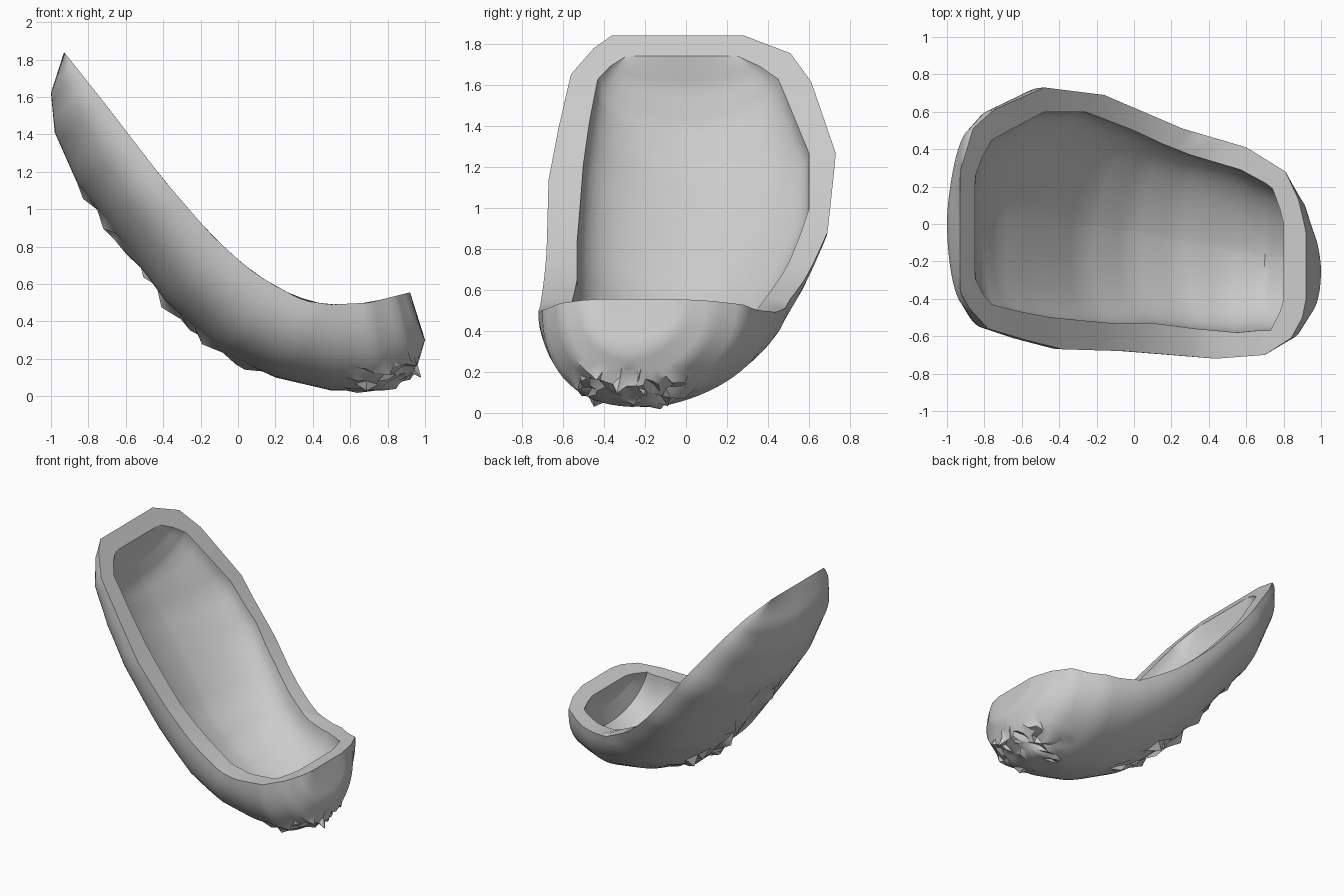
import bpy
import bmesh
import math
import random
from mathutils import Vector

old = bpy.data.objects.get("Cube")
if old:
    bpy.data.objects.remove(old, do_unlink=True)

random.seed(4)
ACROSS = 36   # segments from one rim side, under the hull, to the other
STEPS = 4     # subdivisions between neighbouring stations

# Height of the rim along x
RIM_HEIGHT = [(-.93, 1.84), (-.7, 1.55), (-.4, 1.16), (-.15, .87), (0, .73), (.1, .65),
              (.2, .59), (.35, .51), (.5, .49), (.7, .5), (.92, .555)]

# Stations: left rim x, y; right rim x, y; keel x, z
OUTER = [(-.93, .28, -.93, -.36, -.93, 1.84), (-.86, .51, -.88, -.45, -1, 1.62),
         (-.75, .61, -.78, -.56, -.98, 1.41), (-.48, .73, -.58, -.62, -.86, 1.14),
         (-.16, .69, -.38, -.67, -.64, .85), (.05, .6, -.05, -.68, -.38, .5),
         (.26, .51, .2, -.7, -.08, .23), (.43, .46, .44, -.72, .2, .1),
         (.6, .41, .57, -.71, .5, .03), (.81, .28, .7, -.7, .78, .03),
         (.88, .13, .84, -.61, .95, .13), (.91, 0, .9, -.5, 1, .3),
         (.92, -.05, .92, -.4, .92, .555)]
INNER = [(-.85, .25, -.85, -.29, -.85, 1.739), (-.81, .36, -.81, -.37, -.87, 1.58),
         (-.76, .45, -.76, -.43, -.84, 1.38), (-.48, .6, -.6, -.47, -.72, 1.15),
         (-.26, .6, -.44, -.5, -.52, .88), (0, .5, -.12, -.53, -.27, .55),
         (.15, .43, .1, -.53, -.02, .34), (.3, .37, .33, -.56, .22, .22),
         (.57, .29, .55, -.58, .48, .15), (.7, .22, .66, -.57, .7, .14),
         (.74, .19, .73, -.57, .82, .22), (.78, .08, .78, -.47, .85, .38),
         (.8, 0, .8, -.4, .8, .525)]


def rim_z(x):
    for (x0, z0), (x1, z1) in zip(RIM_HEIGHT, RIM_HEIGHT[1:]):
        if x <= x1:
            return z0 + (z1 - z0) * (x - x0) / (x1 - x0)
    return RIM_HEIGHT[-1][1]


def refine(stations):
    """Insert evenly spaced stations between the given ones."""
    rows = []
    for a, b in zip(stations, stations[1:]):
        for k in range(STEPS):
            t = k / STEPS
            rows.append([p + (q - p) * t for p, q in zip(a, b)])
    return rows + [stations[-1]]


def section(station, t):
    """Cross-section hung from the rim: sloping left flank, fuller right flank."""
    lx, ly, rx, ry, kx, kz = station
    left = Vector((lx, ly, rim_z(lx)))
    right = Vector((rx, ry, rim_z(rx)))
    mid = (left + right) / 2
    keel = Vector((kx, mid.y, kz))
    right_power = 1.25 - .4 * min(1, t * 1.7)
    points = []
    for j in range(ACROSS + 1):
        a = math.pi * j / ACROSS
        c, s = math.cos(a), max(0, math.sin(a))
        side = c ** 1.4 if c > 0 else -abs(c) ** right_power
        points.append(mid + (left - right) / 2 * side + (keel - mid) * s ** .87)
    return points


def shell(bm, stations, inward):
    """Loft one skin and return its grid of vertices."""
    rows = refine(stations)
    grid = [[bm.verts.new(p) for p in section(r, i / len(rows))] for i, r in enumerate(rows)]
    for a, b in zip(grid, grid[1:]):
        for j in range(ACROSS):
            quad = [a[j], a[j + 1], b[j + 1], b[j]]
            bm.faces.new(quad[::-1] if inward else quad)
    return grid


def perimeter(grid):
    loop = list(grid[0])
    loop += [row[-1] for row in grid[1:]]
    loop += grid[-1][-2::-1]
    loop += [row[0] for row in grid[-2:0:-1]]
    return loop


def crumple(grid):
    """Tear rough flakes into the underside and the blunt tip."""
    for row in grid[2:-2]:
        for j, v in enumerate(row):
            p = v.co
            strip = -.84 < p.x < .08 and .36 < j / ACROSS < .54
            tip = p.x > .6 and p.z < .18 and -.55 < p.y < .15
            if (strip and random.random() < .35) or (tip and random.random() < .45):
                away = Vector((.5 if tip else -.6, 0, -.8))
                slide = Vector([random.uniform(-.02, .02) for _ in range(3)])
                v.co += away * random.uniform(-.02, .035) + slide
                v.co.x = min(v.co.x, 1)
                v.co.z = max(v.co.z, .005)


# Hollow curved shell with a flat, crisp rim
bm = bmesh.new()
outside = shell(bm, OUTER, False)
inside = shell(bm, INNER, True)
outer_loop, inner_loop = perimeter(outside), perimeter(inside)
count = len(outer_loop)
for i in range(count):
    k = (i + 1) % count
    bm.faces.new([outer_loop[k], outer_loop[i], inner_loop[i], inner_loop[k]])
    for loop in (outer_loop, inner_loop):
        bm.edges.get((loop[i], loop[k])).smooth = False
crumple(outside)
bmesh.ops.remove_doubles(bm, verts=bm.verts, dist=.0005)
bmesh.ops.triangulate(bm, faces=bm.faces)
bmesh.ops.recalc_face_normals(bm, faces=bm.faces)
mesh = bpy.data.meshes.new("curved_shell")
bm.to_mesh(mesh)
bm.free()
husk = bpy.data.objects.new("curved_shell", mesh)
bpy.context.collection.objects.link(husk)

# Plain grey material
grey = bpy.data.materials.new("plain_grey")
grey.use_nodes = True
colour = (.6, .6, .6, 1)
grey.diffuse_color = colour
grey.node_tree.nodes["Principled BSDF"].inputs["Base Color"].default_value = colour
mesh.materials.append(grey)

# Smooth skin, sharp rim and flakes
bpy.ops.object.select_all(action="DESELECT")
husk.select_set(True)
bpy.context.view_layer.objects.active = husk
bpy.ops.object.shade_smooth_by_angle(angle=math.radians(35))
